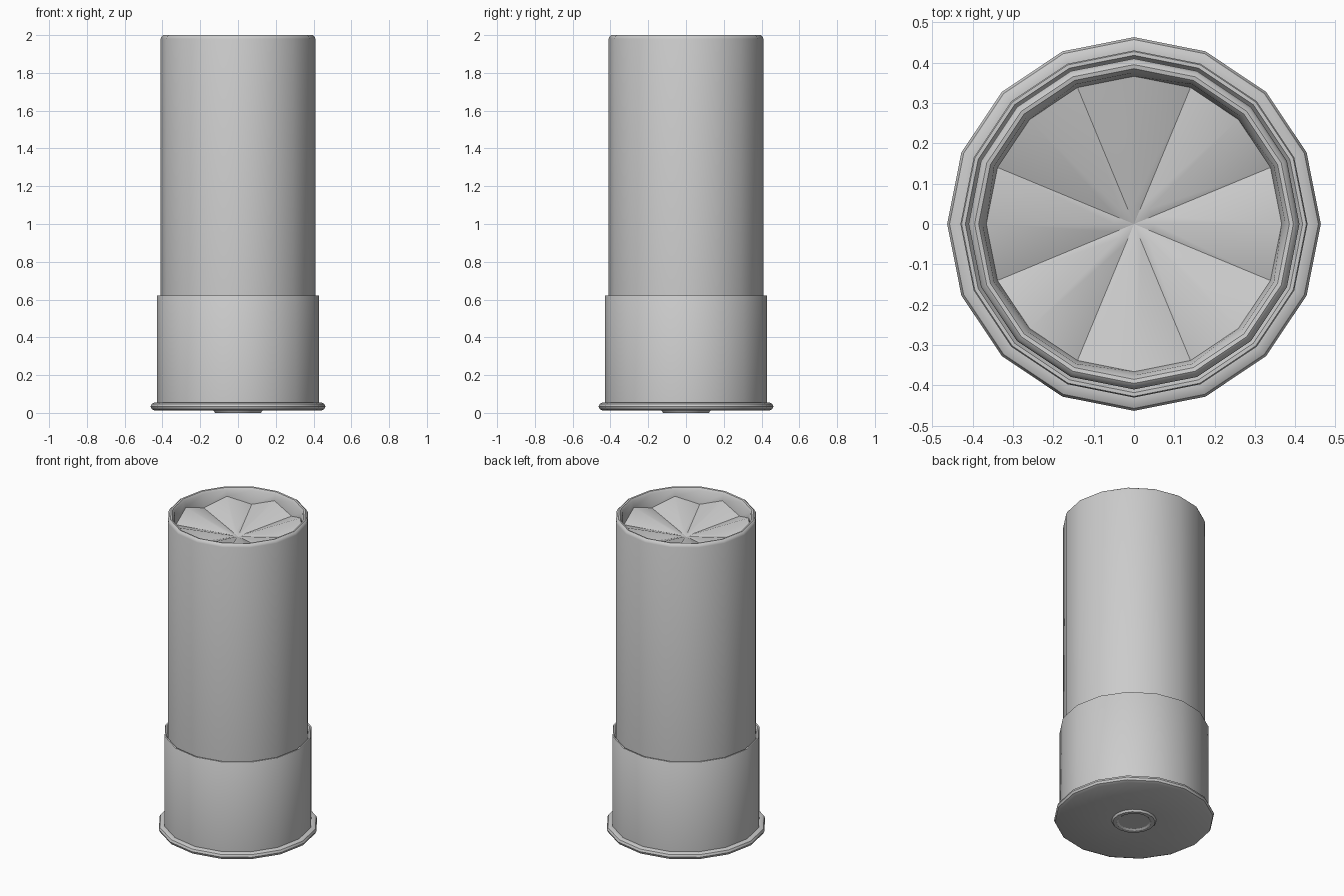
import bpy, bmesh, math

if "Cube" in bpy.data.objects:
    bpy.data.objects.remove(bpy.data.objects["Cube"])

SIDES = 16
STEP = 2 * math.pi / SIDES


def lathe(name, rings):
    """Revolve (radius, z) or (radius, z_even, z_odd) rings; radius 0 makes a pole."""
    bm = bmesh.new()
    loops = []
    for r, *z in rings:
        if r == 0:
            loops.append([bm.verts.new((0, 0, z[0]))] * SIDES)
        else:
            loops.append([bm.verts.new((r * math.cos(i * STEP), r * math.sin(i * STEP),
                                        z[i % len(z)])) for i in range(SIDES)])
    for a, b in zip(loops, loops[1:]):
        for i in range(SIDES):
            j = (i + 1) % SIDES
            quad = [a[i], a[j], b[j], b[i]]
            bm.faces.new(list(dict.fromkeys(quad)))
    bmesh.ops.recalc_face_normals(bm, faces=bm.faces)
    mesh = bpy.data.meshes.new(name)
    bm.to_mesh(mesh)
    bm.free()
    ob = bpy.data.objects.new(name, mesh)
    bpy.context.collection.objects.link(ob)
    bpy.context.view_layer.objects.active = ob
    ob.select_set(True)
    bpy.ops.object.shade_smooth_by_angle(angle=math.radians(35))
    ob.select_set(False)
    return ob


# Metal head with rolled rim, running up to the collar
lathe("metal_head", [
    (0, 0.012), (0.13, 0.012), (0.44, 0.012), (0.457, 0.02), (0.463, 0.034),
    (0.457, 0.048), (0.445, 0.054), (0.43, 0.054),
    (0.43, 0.617), (0.427, 0.622), (0.418, 0.622), (0.41, 0.61)])

# Primer cup with a shallow dished centre
lathe("primer", [(0.13, 0.013), (0.122, 0.0), (0.1, 0.0), (0.09, 0.007), (0, 0.007)])

# Hull tube with rounded mouth and the eight-fold star crimp
lathe("hull", [
    (0.41, 0.6), (0.41, 1.98), (0.405, 1.993), (0.395, 2.0), (0.385, 1.998),
    (0.375, 1.985), (0.366, 1.95, 1.90), (0.05, 1.875, 1.868), (0, 1.86)])
